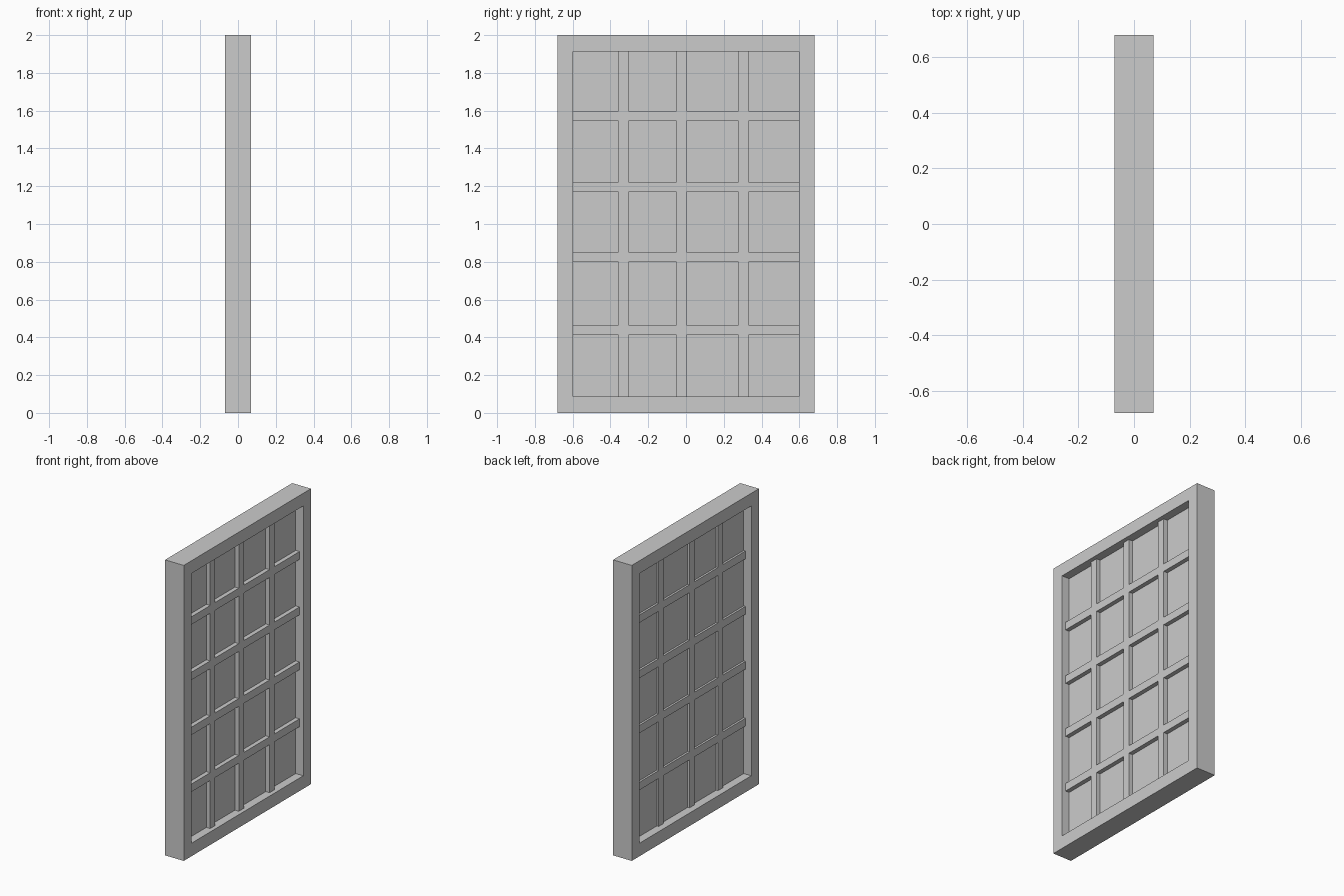
import bpy, bmesh

if "Cube" in bpy.data.objects:
    bpy.data.objects.remove(bpy.data.objects["Cube"])


def lattice(name, ys, zs, x0, x1):
    """Flush lattice from x0 to x1; every odd/odd grid cell is an opening."""
    bm = bmesh.new()
    v = [[bm.verts.new((x0, y, z)) for z in zs] for y in ys]
    for i in range(len(ys) - 1):
        for j in range(len(zs) - 1):
            if i % 2 and j % 2:
                continue
            bm.faces.new((v[i][j], v[i + 1][j], v[i + 1][j + 1], v[i][j + 1]))
    ext = bmesh.ops.extrude_face_region(bm, geom=bm.faces[:], use_keep_orig=True)
    for g in ext["geom"]:
        if isinstance(g, bmesh.types.BMVert):
            g.co.x = x1
    bmesh.ops.recalc_face_normals(bm, faces=bm.faces[:])
    me = bpy.data.meshes.new(name)
    bm.to_mesh(me)
    bm.free()
    ob = bpy.data.objects.new(name, me)
    bpy.context.collection.objects.link(ob)
    return ob


Y, Z0, Z1 = 0.598, 0.088, 1.914   # opening limits
LIP = 0.01                        # bars run slightly into the frame

# Outer frame
lattice("window_frame", [-0.68, -Y, Y, 0.68], [0, Z0, Z1, 2.0], -0.07, 0.07)

# Glazing bars: three uprights and four rails, flush with each other
bar_y = [-0.357, -0.304, -0.051, 0.002, 0.278, 0.331]
bar_z = [0.413, 0.466, 0.798, 0.851, 1.170, 1.223, 1.545, 1.598]
lattice("glazing_bars", [-Y - LIP, -Y] + bar_y + [Y, Y + LIP],
        [Z0 - LIP, Z0] + bar_z + [Z1, Z1 + LIP], -0.027, 0.042)

# Glass pane
bpy.ops.mesh.primitive_cube_add(size=1, location=(0, 0, (Z0 + Z1) / 2))
glass = bpy.context.object
glass.name = "glass_pane"
glass.scale = (0.026, 2 * (Y + LIP), Z1 - Z0 + 2 * LIP)
